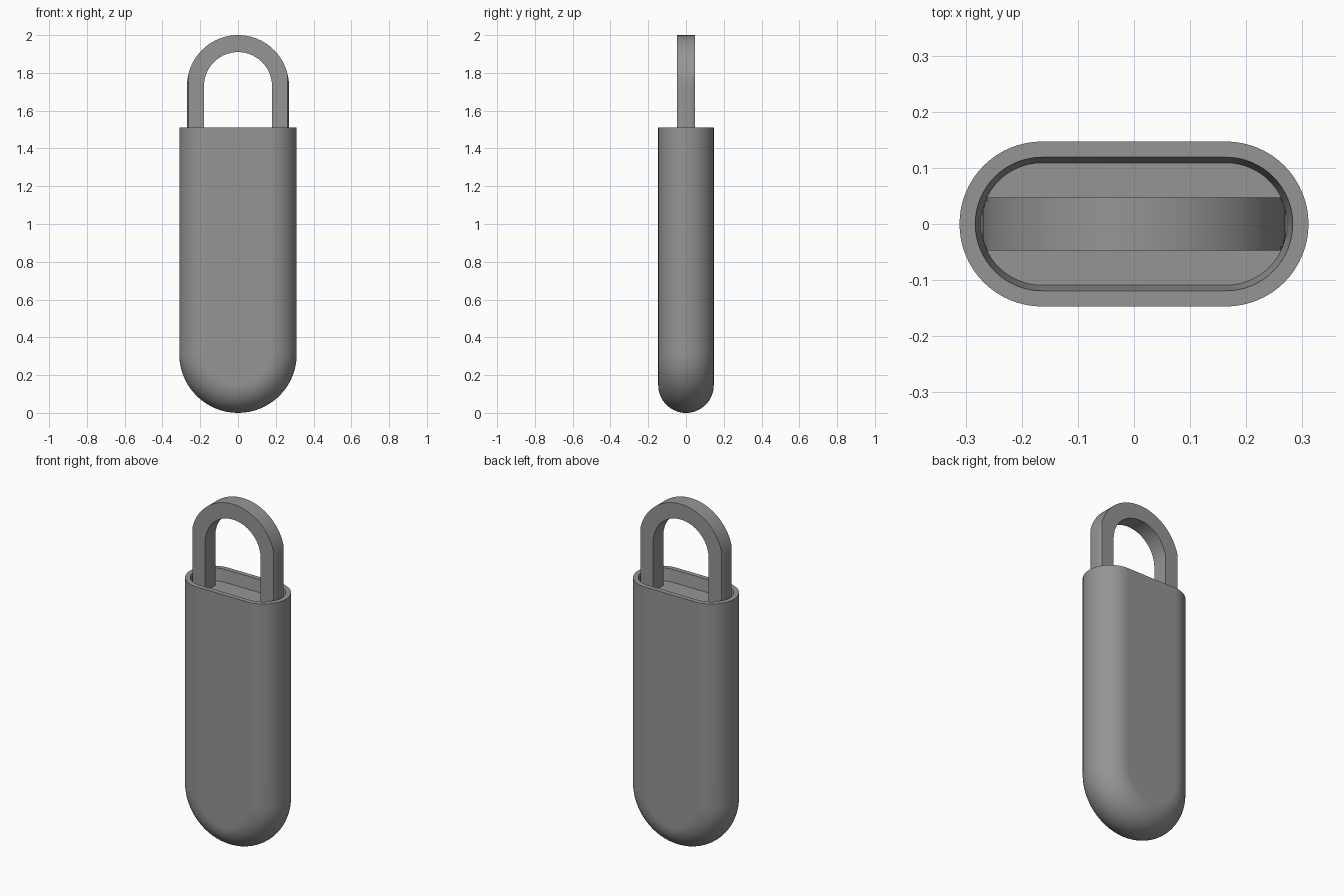
import bpy, bmesh, math

if "Cube" in bpy.data.objects:
    bpy.data.objects.remove(bpy.data.objects["Cube"])

HALF, R = 0.164, 0.147      # straight half-width and edge radius of the body
TOP, FLOOR = 1.51, 1.44     # rim and recess floor heights
N = 32                      # segments per half circle

grey = bpy.data.materials.new("grey")
grey.diffuse_color = (0.30, 0.30, 0.30, 1)
grey.use_nodes = True
grey.node_tree.nodes["Principled BSDF"].inputs["Base Color"].default_value = grey.diffuse_color


def finish(name, bm):
    bmesh.ops.recalc_face_normals(bm, faces=bm.faces)
    mesh = bpy.data.meshes.new(name)
    bm.to_mesh(mesh)
    bm.free()
    mesh.materials.append(grey)
    obj = bpy.data.objects.new(name, mesh)
    bpy.context.collection.objects.link(obj)
    bpy.ops.object.select_all(action='DESELECT')
    obj.select_set(True)
    bpy.context.view_layer.objects.active = obj
    bpy.ops.object.shade_smooth_by_angle(angle=math.radians(30))
    normals = obj.modifiers.new("flat_face_normals", 'WEIGHTED_NORMAL')
    normals.keep_sharp = True
    return obj


def bridge(bm, a, b, closed=False):
    n = len(a)
    for i in range(n if closed else n - 1):
        k = (i + 1) % n
        bm.faces.new((a[i], a[k], b[k], b[i]))


def stadium(bm, r, z):
    pts = []
    for sign in (1, -1):
        for j in range(N + 1):
            a = math.pi * j / N
            pts.append(bm.verts.new((sign * (HALF + r * math.sin(a)),
                                     -sign * r * math.cos(a), z)))
    return pts


# Body: half-round edge swept along a U, with flat front and back
bm = bmesh.new()
spine = [(HALF, TOP, 1, 0)]
for i in range(N + 1):
    a = math.pi * i / N
    c, s = math.cos(a), -math.sin(a)
    spine.append((HALF * c, HALF + R + HALF * s, c, s))
spine.append((-HALF, TOP, -1, 0))
rows = []
for x, z, nx, nz in spine:
    row = []
    for j in range(N + 1):
        a = math.pi * j / N
        d = R * math.sin(a)
        row.append(bm.verts.new((x + nx * d, -R * math.cos(a), z + nz * d)))
    rows.append(row)
for a, b in zip(rows, rows[1:]):
    bridge(bm, a, b)
bm.faces.new([r[0] for r in rows])
bm.faces.new([r[-1] for r in rows])

# Rim and tapered recess
outer = rows[0] + rows[-1][::-1]
rim = stadium(bm, 0.119, TOP)
floor = stadium(bm, 0.109, FLOOR)
bridge(bm, outer, rim, True)
bridge(bm, rim, floor, True)
bm.faces.new(floor)
finish("body", bm)

# Handle: flat arch whose outer sides follow the rounded recess
bm = bmesh.new()
R_OUT, R_IN, Z_ARC, DEPTH, K, M = 0.27, 0.18, 1.73, 0.047, 10, 64
path = [(1, 0, FLOOR)]
path += [(math.cos(math.pi * i / M), math.sin(math.pi * i / M), Z_ARC)
         for i in range(M + 1)]
path.append((-1, 0, FLOOR))
loops = []
for c, s, z in path:
    loop = []
    for j in range(K + 1):
        y = -DEPTH + 2 * DEPTH * j / K
        limit = HALF + math.sqrt(0.109 ** 2 - y * y)
        x = max(-limit, min(limit, R_OUT * c))
        loop.append(bm.verts.new((x, y, z + R_OUT * s)))
    for y in (DEPTH, -DEPTH):
        loop.append(bm.verts.new((R_IN * c, y, z + R_IN * s)))
    loops.append(loop)
for a, b in zip(loops, loops[1:]):
    bridge(bm, a, b, True)
bm.faces.new(loops[0])
bm.faces.new(loops[-1])
finish("handle", bm)
